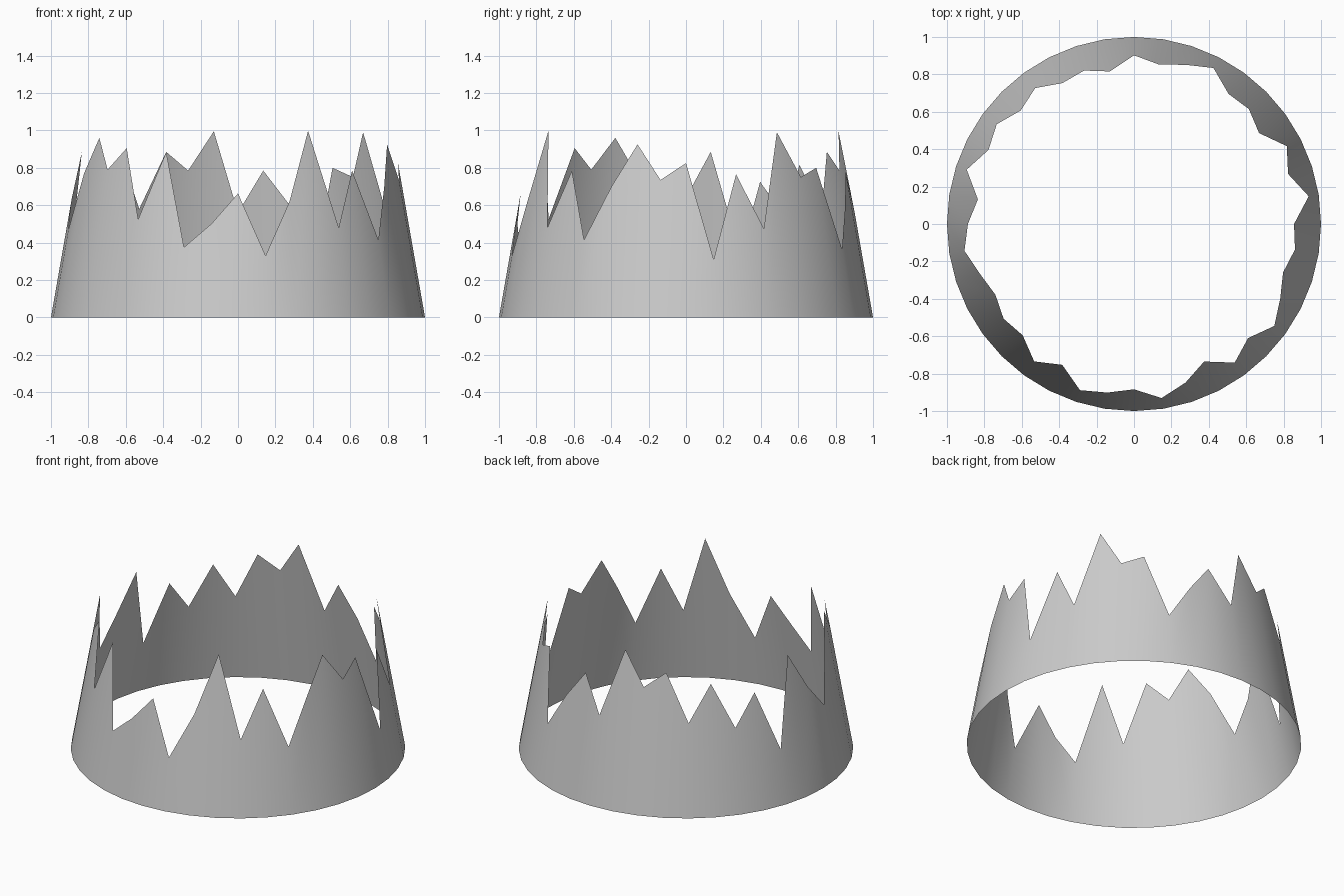
import bpy, bmesh
from math import cos, sin, tau

if "Cube" in bpy.data.objects:
    bpy.data.objects.remove(bpy.data.objects["Cube"])

# Rim height at each of the 40 segments, counter-clockwise from +x
HEIGHTS = [.825, .31, .765, .475, .99, .75, .80, .365, .60, .785,
           .56, .995, .785, .885, .58, .815, .53, .725, .34, .885,
           .64, .47, .77, .96, .79, .905, .525, .885, .375, .50,
           .663, .33, .62, .998, .48, .785, .415, .70, .925, .735]
TAPER = 0.175  # inward lean per unit of height
N = len(HEIGHTS)


def ring_vert(bm, k, z):
    r = 1 - TAPER * z
    a = tau * k / N
    return bm.verts.new((r * cos(a), r * sin(a), z))


# Open, tapered band with a jagged upper edge
bm = bmesh.new()
bottom = [ring_vert(bm, k, 0) for k in range(N)]
top = [ring_vert(bm, k, z) for k, z in enumerate(HEIGHTS)]
for k in range(N):
    j = (k + 1) % N
    bm.faces.new((bottom[k], bottom[j], top[j], top[k])).smooth = True

mesh = bpy.data.meshes.new("jagged_band")
bm.to_mesh(mesh)
bm.free()
band = bpy.data.objects.new("jagged_band", mesh)
bpy.context.collection.objects.link(band)
